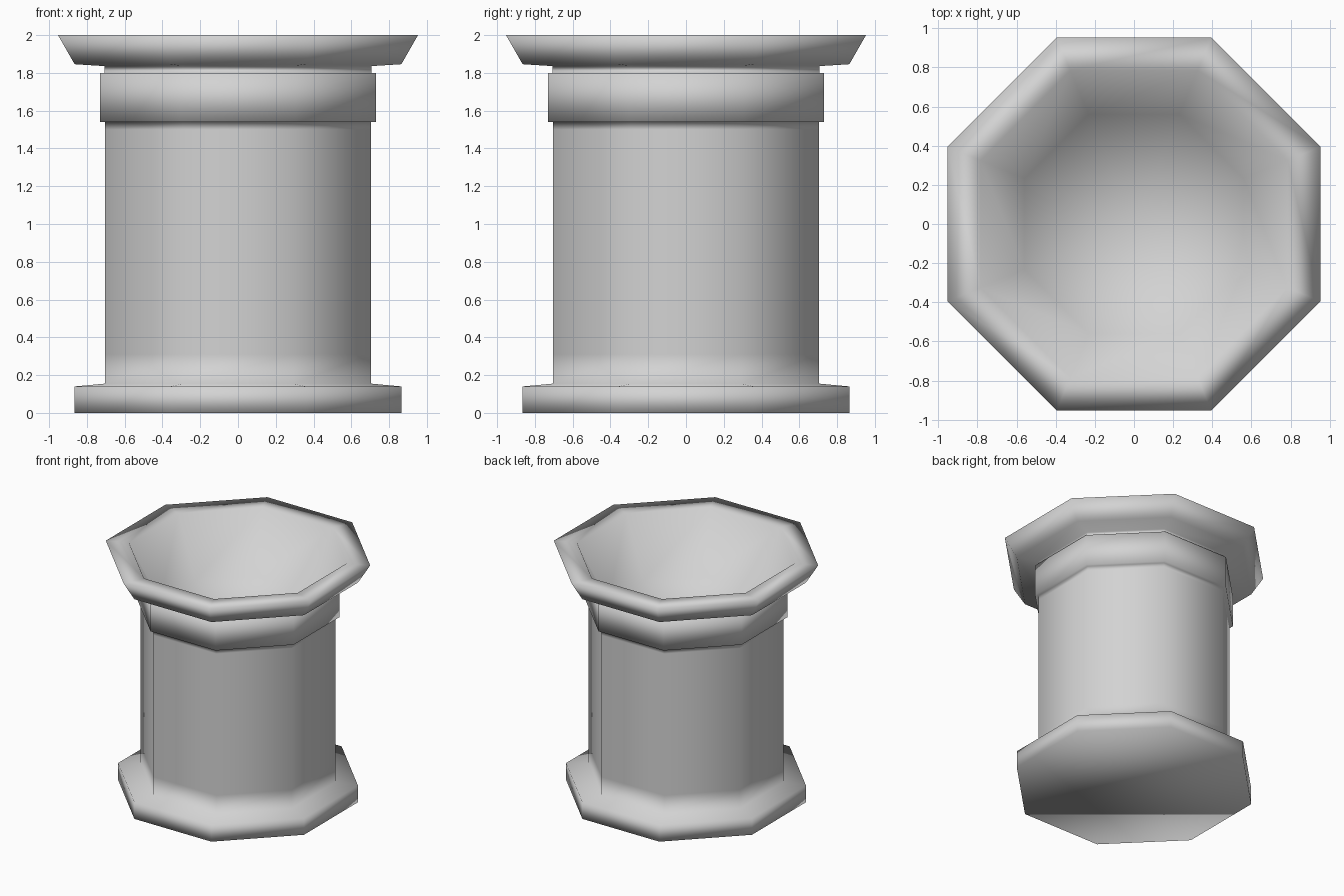
import bpy, bmesh, math

if "Cube" in bpy.data.objects:
    bpy.data.objects.remove(bpy.data.objects["Cube"])

SIDES = 8
FLAT = math.cos(math.pi / SIDES)   # flat-to-flat distances become corner radii

stone = bpy.data.materials.new("light_grey_stone")
stone.diffuse_color = (0.65, 0.65, 0.65, 1)
stone.use_nodes = True
stone.node_tree.nodes["Principled BSDF"].inputs["Base Color"].default_value = stone.diffuse_color

# Half-width across flats and height, from the foot up and over into the bowl
profile = [
    (0.865, 0.0), (0.865, 0.14),                 # foot slab
    (0.704, 0.155), (0.704, 0.31),               # column
    (0.704, 1.50), (0.704, 1.54),
    (0.73, 1.54), (0.73, 1.80),                  # collar band
    (0.708, 1.80), (0.708, 1.836),               # neck
    (0.865, 1.846), (0.953, 2.0),                # flared rim
    (0.785, 2.0), (0.56, 1.53),                  # inner lip and steep bowl wall
]
BOWL_BOTTOM = 1.40


def ring(bm, width, z):
    r = width / FLAT
    return [bm.verts.new((r * math.cos((k + 0.5) * math.tau / SIDES),
                          r * math.sin((k + 0.5) * math.tau / SIDES), z))
            for k in range(SIDES)]


bm = bmesh.new()
rings = [ring(bm, w, z) for w, z in profile]
for low, high in zip(rings, rings[1:]):
    for k in range(SIDES):
        n = (k + 1) % SIDES
        bm.faces.new((low[k], low[n], high[n], high[k]))

# Underside and bowl floor
bm.faces.new(rings[0][::-1])
centre = bm.verts.new((0, 0, BOWL_BOTTOM))
for k in range(SIDES):
    bm.faces.new((rings[-1][k], rings[-1][(k + 1) % SIDES], centre))

# The whole surface is softly shaded
for f in bm.faces:
    f.smooth = True
mesh = bpy.data.meshes.new("octagonal_urn")
bm.to_mesh(mesh)
bm.free()
mesh.materials.append(stone)
bpy.context.collection.objects.link(bpy.data.objects.new("octagonal_urn", mesh))
